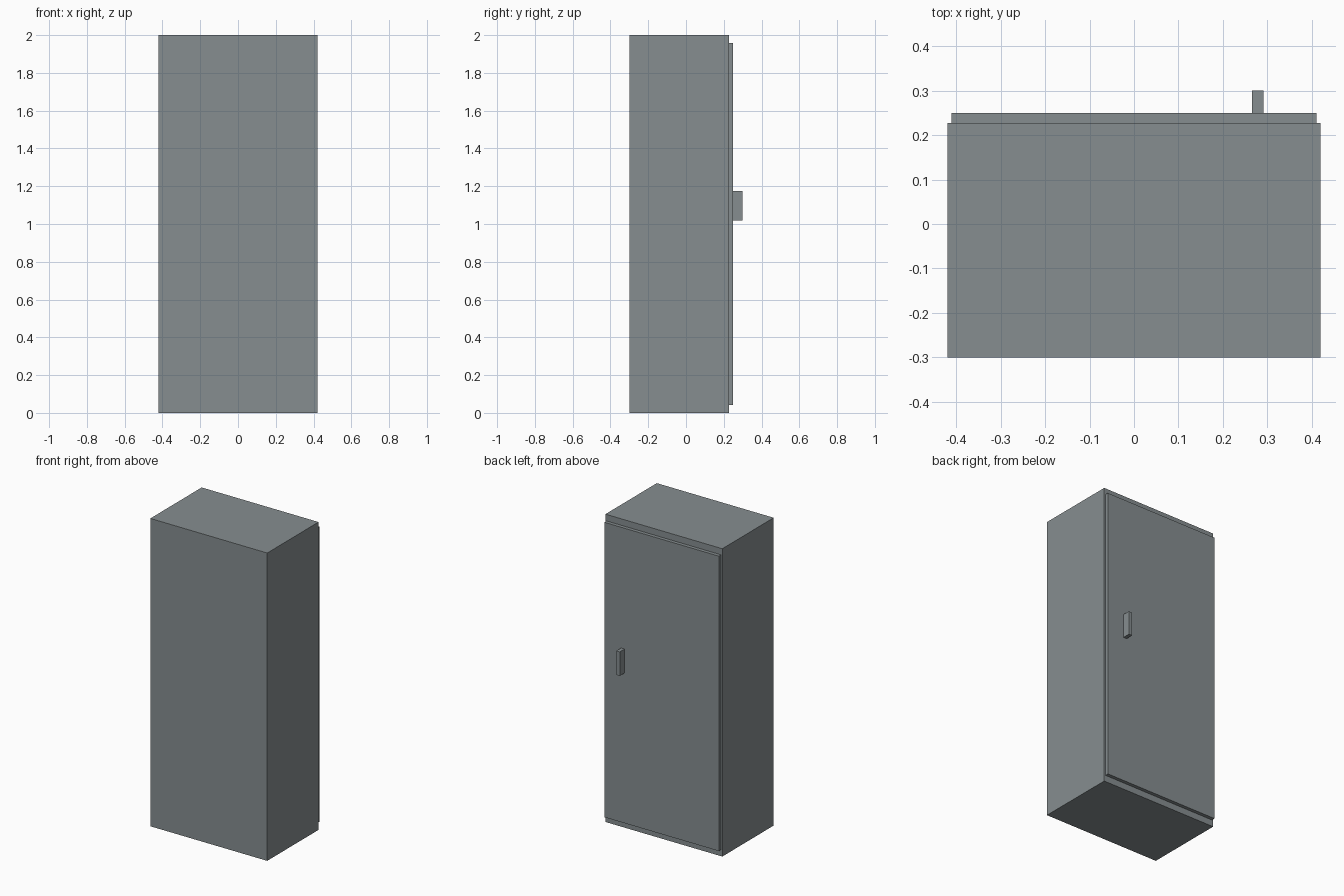
import bpy

if "Cube" in bpy.data.objects:
    bpy.data.objects.remove(bpy.data.objects["Cube"])

# Dark slate paint shared by all parts
paint = bpy.data.materials.new("slate_paint")
paint.diffuse_color = (0.24, 0.27, 0.28, 1)
paint.use_nodes = True
paint.node_tree.nodes["Principled BSDF"].inputs["Base Color"].default_value = paint.diffuse_color


def box(name, x, y, z):
    """Painted box spanning the given (min, max) ranges."""
    spans = (x, y, z)
    bpy.ops.mesh.primitive_cube_add(size=1, location=[(a + b) / 2 for a, b in spans])
    obj = bpy.context.object
    obj.name = name
    obj.scale = [b - a for a, b in spans]
    bpy.ops.object.transform_apply(location=False, rotation=False, scale=True)
    obj.data.materials.append(paint)
    return obj


BODY_BACK = 0.227
DOOR_FACE = 0.25

# Cabinet carcass
box("cabinet_body", (-0.42, 0.42), (-0.30, BODY_BACK), (0, 2))

# Overlay door on the +y side
box("door", (-0.411, 0.411), (BODY_BACK, DOOR_FACE), (0.042, 1.958))

# Upright pull handle
box("door_handle", (0.266, 0.291), (DOOR_FACE, 0.30), (1.018, 1.174))
